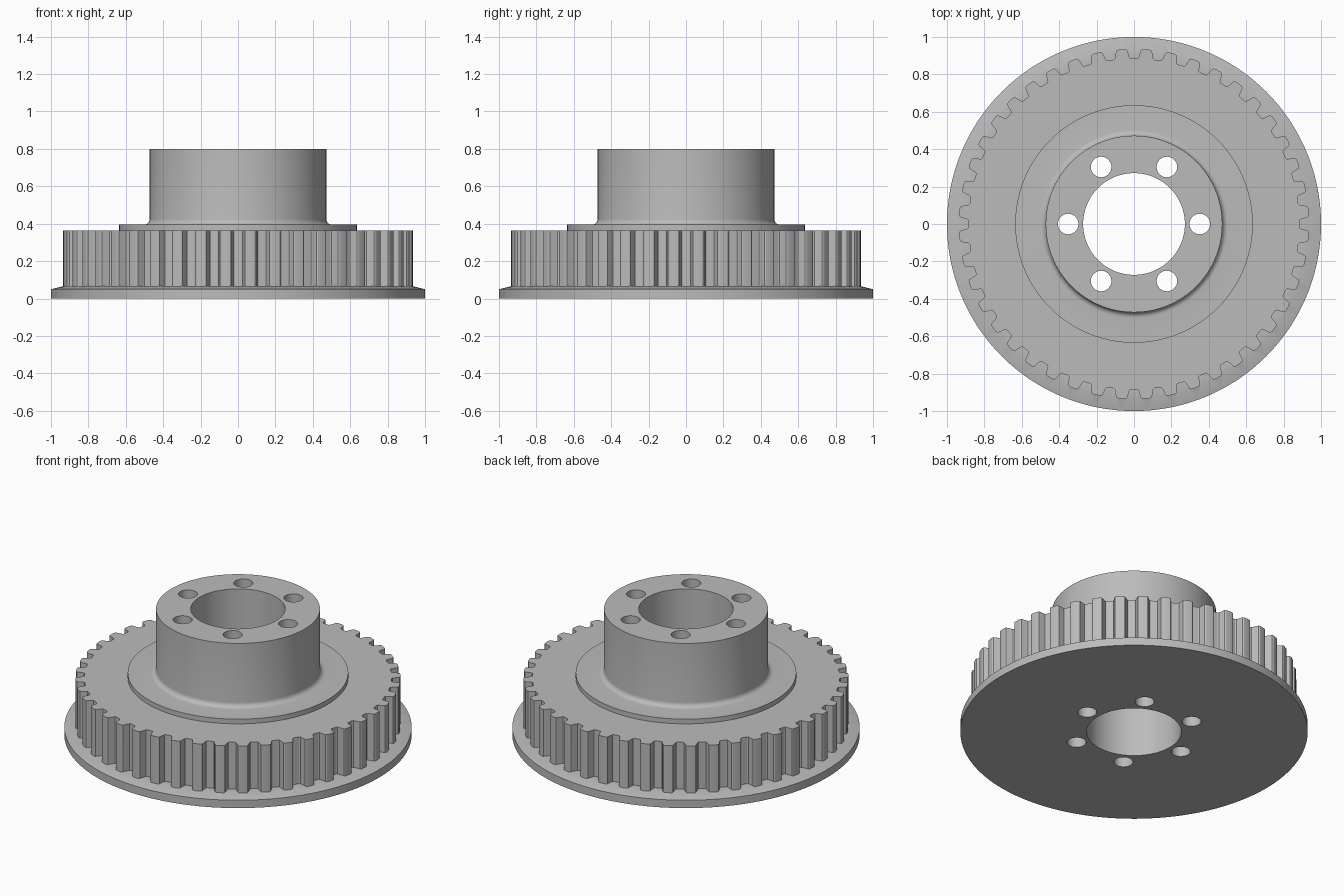
import bpy, bmesh, math
from math import pi, sin, cos

cube = bpy.data.objects.get("Cube")
if cube:
    bpy.data.objects.remove(cube, do_unlink=True)

steel = bpy.data.materials.new("grey_metal")
steel.use_nodes = True
GREY = (0.5, 0.5, 0.5, 1)
steel.diffuse_color = GREY
steel.node_tree.nodes["Principled BSDF"].inputs["Base Color"].default_value = GREY


def make_object(name, bm):
    bmesh.ops.recalc_face_normals(bm, faces=bm.faces)
    mesh = bpy.data.meshes.new(name)
    bm.to_mesh(mesh)
    bm.free()
    mesh.materials.append(steel)
    obj = bpy.data.objects.new(name, mesh)
    bpy.context.collection.objects.link(obj)
    return obj


def lathe(name, profile, steps=176):
    """Spin a closed (radius, height) loop around z."""
    bm = bmesh.new()
    rings = []
    for i in range(steps):
        a = 2 * pi * i / steps
        rings.append([bm.verts.new((r * cos(a), r * sin(a), z)) for r, z in profile])
    n = len(profile)
    for i in range(steps):
        p, q = rings[i], rings[(i + 1) % steps]
        for j in range(n):
            k = (j + 1) % n
            bm.faces.new((p[j], q[j], q[k], p[k]))
    return make_object(name, bm)


def prism(name, outline, z0, z1):
    """Extrude an (x, y) outline upwards."""
    bm = bmesh.new()
    face = bm.faces.new([bm.verts.new((x, y, z0)) for x, y in outline])
    top = bmesh.ops.extrude_face_region(bm, geom=[face])["geom"]
    verts = [v for v in top if isinstance(v, bmesh.types.BMVert)]
    bmesh.ops.translate(bm, verts=verts, vec=(0, 0, z1 - z0))
    return make_object(name, bm)


def circle(cx, cy, r, n):
    return [(cx + r * cos(2 * pi * i / n), cy + r * sin(2 * pi * i / n)) for i in range(n)]


def combine(target, tool, operation):
    mod = target.modifiers.new(operation.lower(), "BOOLEAN")
    mod.operation = operation
    mod.solver = "EXACT"
    mod.object = tool
    bpy.ops.object.select_all(action="DESELECT")
    bpy.context.view_layer.objects.active = target
    target.select_set(True)
    bpy.ops.object.modifier_apply(modifier=mod.name)
    bpy.data.objects.remove(tool, do_unlink=True)


# Bored hub, raised shoulder and bevelled flange, with a fillet at the hub foot
BORE, HUB, FILLET, SHOULDER = 0.272, 0.472, 0.03, 0.395
fillet = [(HUB + FILLET * (1 - cos(t * pi / 12)), SHOULDER + FILLET * (1 - sin(t * pi / 12)))
          for t in range(7)]
profile = [(BORE, 0), (1, 0), (1, 0.05), (0.925, 0.068), (0.635, 0.068),
           (0.635, SHOULDER)] + fillet[::-1] + [(HUB, 0.8), (BORE, 0.8)]
pulley = lathe("toothed_pulley", profile)

# Toothed rim: half a groove, mirrored and repeated
TEETH = 44
half = [(0.14, 0.885), (0.185, 0.889), (0.215, 0.9), (0.25, 0.918),
        (0.28, 0.93), (0.33, 0.935), (0.42, 0.936)]
groove = [(-f, r) for f, r in reversed(half)] + half
outline = []
for t in range(TEETH):
    for f, r in groove:
        a = 2 * pi * (t + f) / TEETH
        outline.append((r * cos(a), r * sin(a)))
rim = prism("toothed_rim", outline, 0.03, 0.365)
combine(rim, prism("rim_opening", circle(0, 0, 0.55, 64), -0.1, 1), "DIFFERENCE")
combine(pulley, rim, "UNION")

# Ring of bolt holes right through the hub
for i in range(6):
    a = i * pi / 3
    hole = prism("bolt_hole", circle(0.352 * cos(a), 0.352 * sin(a), 0.055, 40), -0.1, 1)
    combine(pulley, hole, "DIFFERENCE")

bpy.context.view_layer.objects.active = pulley
pulley.select_set(True)
bpy.ops.object.shade_smooth_by_angle(angle=math.radians(30))
